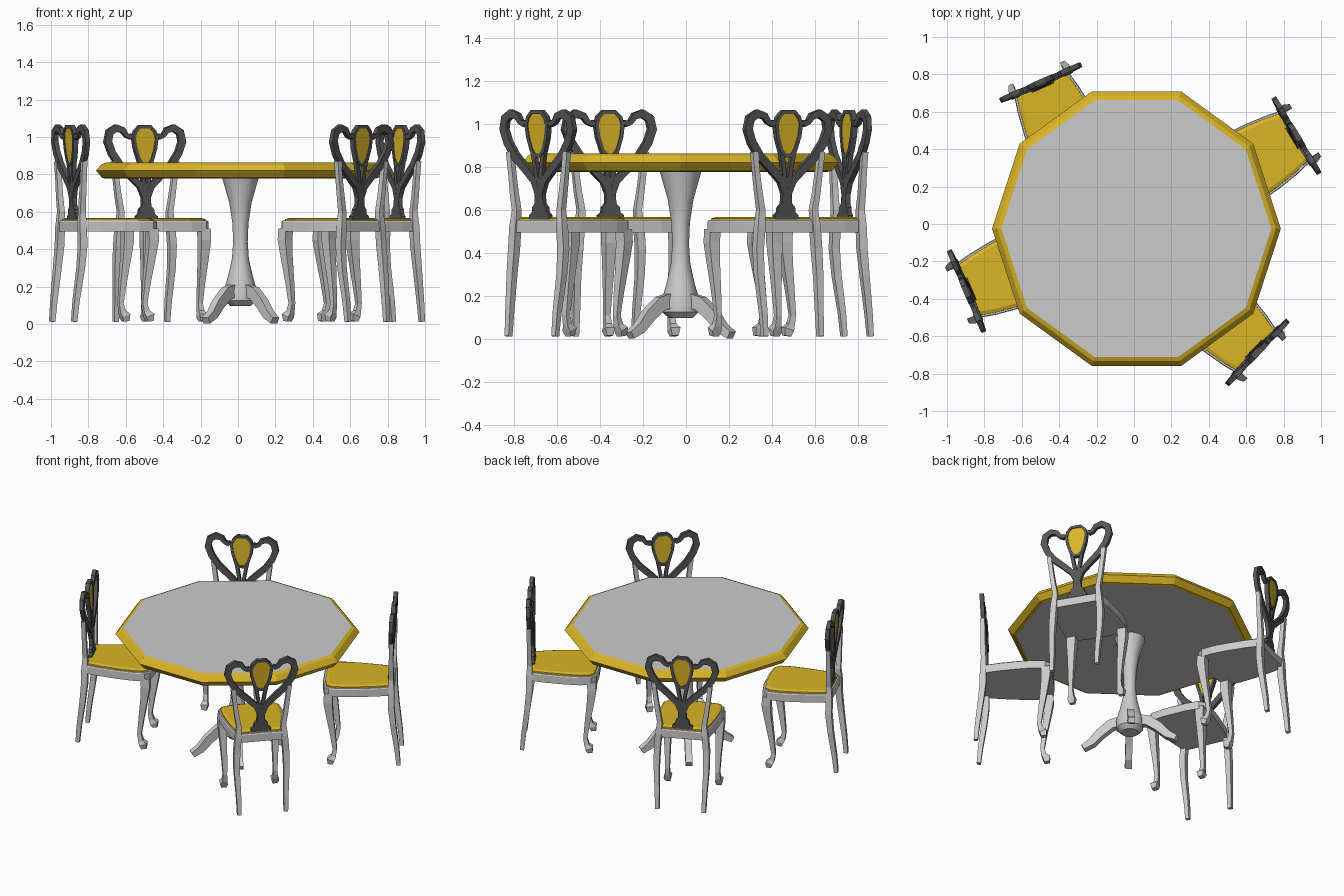
import bpy, bmesh, math
from mathutils import Vector, Matrix

if "Cube" in bpy.data.objects:
    bpy.data.objects.remove(bpy.data.objects["Cube"])


def material(name, rgb):
    m = bpy.data.materials.new(name)
    m.diffuse_color = (*rgb, 1)
    m.use_nodes = True
    m.node_tree.nodes["Principled BSDF"].inputs["Base Color"].default_value = m.diffuse_color
    return m


gold = material("gold", (0.70, 0.46, 0.02))
dark = material("dark_wood", (0.09, 0.09, 0.09))


def mesh(name, rings, mat=None, cap=True, closed=False):
    """Join equal-sized rings of points into a skin."""
    bm = bmesh.new()
    loops = [[bm.verts.new(p) for p in r] for r in rings]
    n = len(loops[0])
    for i in range(len(loops) if closed else len(loops) - 1):
        a, b = loops[i], loops[(i + 1) % len(loops)]
        for j in range(n):
            k = (j + 1) % n
            bm.faces.new((a[j], a[k], b[k], b[j]))
    if cap and not closed:
        bm.faces.new(loops[0])
        bm.faces.new(loops[-1])
    bmesh.ops.recalc_face_normals(bm, faces=bm.faces)
    me = bpy.data.meshes.new(name)
    bm.to_mesh(me)
    bm.free()
    if mat:
        me.materials.append(mat)
    return me


def place(me, matrix=None):
    o = bpy.data.objects.new(me.name, me)
    bpy.context.collection.objects.link(o)
    if matrix:
        o.matrix_world = matrix
    return o


def sweep(name, pts, ref, mat=None, closed=False):
    """Rectangular bar along pts (x, y, z, half width, half depth along ref)."""
    P = [Vector(p[:3]) for p in pts]
    ref = Vector(ref)
    n, rings = len(P), []
    for i, p in enumerate(pts):
        if closed:
            t = P[(i + 1) % n] - P[i - 1]
        else:
            t = P[min(i + 1, n - 1)] - P[max(i - 1, 0)]
        s = t.cross(ref).normalized() * p[3]
        d = ref * p[4]
        rings.append([P[i] + s + d, P[i] - s + d, P[i] - s - d, P[i] + s - d])
    return mesh(name, rings, mat, closed=closed)


def lathe(name, prof, n):
    return mesh(name, [[(r * math.cos(2 * math.pi * i / n), r * math.sin(2 * math.pi * i / n), z)
                        for i in range(n)] for r, z in prof])


# Table: ten-sided top with gold rim
centre = Matrix.Translation((0.013, -0.025, 0))
top = lathe("tabletop", [(0.72, 0.777), (0.74, 0.782), (0.772, 0.82), (0.745, 0.853), (0.722, 0.862)], 10)
top.materials.append(material("grey", (0.8, 0.8, 0.8)))
top.materials.append(gold)
for f in top.polygons:
    f.material_index = 0 if abs(f.normal.z) > 0.99 else 1
place(top, centre)

# Pedestal and four splayed feet
ped = place(lathe("pedestal", [(0.055, 0.097), (0.085, 0.125), (0.088, 0.18), (0.065, 0.26), (0.045, 0.35),
                               (0.039, 0.44), (0.043, 0.54), (0.06, 0.65), (0.097, 0.779)], 12), centre)
bpy.context.view_layer.objects.active = ped
ped.select_set(True)
bpy.ops.object.shade_smooth_by_angle(angle=math.radians(40))
foot = sweep("table_foot", [(0.05, 0, 0.18, 0.035, 0.022), (0.12, 0, 0.165, 0.033, 0.022),
                            (0.19, 0, 0.11, 0.03, 0.022), (0.245, 0, 0.05, 0.025, 0.022),
                            (0.30, 0, 0.018, 0.018, 0.022)], (0, 1, 0))
for a in (52, 128, 232, 308):
    place(foot, centre @ Matrix.Rotation(math.radians(a), 4, 'Z'))

# Chair parts, local frame: +y points out of the back
chair = []


def lean(z):
    return -0.022 + 0.045 * (z - 0.56)


half = [(0.155, 0.005), (0.178, -0.10), (0.195, -0.22), (0.203, -0.32), (0.197, -0.40), (0.17, -0.432), (0.08, -0.444)]
outline = half + [(-x, y) for x, y in reversed(half)]


def seat_ring(s, z):
    return [(x * s, -0.22 + (y + 0.22) * s, z) for x, y in outline]


chair.append(mesh("seat_rail", [seat_ring(1, 0.495), seat_ring(1, 0.545), seat_ring(0.98, 0.552)]))
chair.append(mesh("seat_cushion", [seat_ring(0.94, 0.545), seat_ring(0.93, 0.56), seat_ring(0.84, 0.567)], gold))

for s in (1, -1):
    # curved front leg with toe
    chair.append(sweep("front_leg", [(s * x, y, z, w, w) for x, y, z, w in (
        (0.168, -0.402, 0.51, 0.028), (0.17, -0.405, 0.45, 0.028), (0.168, -0.395, 0.36, 0.023),
        (0.164, -0.375, 0.22, 0.017), (0.162, -0.362, 0.11, 0.013), (0.163, -0.372, 0.065, 0.016),
        (0.165, -0.388, 0.045, 0.024), (0.165, -0.392, 0.014, 0.016))], (1, 0, 0)))
    # back leg running up into the side of the backrest
    chair.append(sweep("back_leg", [(s * x, y, z, w, w) for x, y, z, w in (
        (0.150, 0.040, 0.012, 0.013), (0.152, 0.030, 0.12, 0.015), (0.160, 0.006, 0.30, 0.018),
        (0.158, -0.006, 0.42, 0.020), (0.150, -0.006, 0.52, 0.020), (0.143, -0.008, 0.60, 0.016),
        (0.157, -0.006, 0.68, 0.015), (0.168, -0.006, 0.76, 0.014), (0.182, -0.004, 0.87, 0.014))], (1, 0, 0)))
    # scrolled outer arm of the heart-shaped back
    chair.append(sweep("back_scroll", [(s * x, lean(z), z, w, 0.013) for x, z, w in (
        (0.008, 0.67, 0.014), (0.03, 0.735, 0.018), (0.085, 0.79, 0.019), (0.15, 0.85, 0.020),
        (0.195, 0.915, 0.020), (0.217, 0.975, 0.021), (0.206, 1.025, 0.021), (0.168, 1.048, 0.020),
        (0.128, 1.036, 0.016), (0.108, 1.008, 0.012), (0.088, 1.000, 0.014), (0.074, 1.012, 0.009))],
        (0, 1, 0), dark))
    # stems under the central shield
    chair.append(sweep("shield_stem", [(s * x, lean(z), z, 0.011, 0.011) for x, z in (
        (0.010, 0.68), (0.014, 0.76), (0.024, 0.82), (0.036, 0.88))], (0, 1, 0), dark))

# vase-shaped lower splat
chair.append(mesh("back_splat", [[(x, lean(z) + y, z) for x, y in ((-h, -.012), (h, -.012), (h, .012), (-h, .012))]
                                 for h, z in ((0.064, 0.55), (0.064, 0.575), (0.046, 0.59), (0.044, 0.612),
                                              (0.027, 0.63), (0.024, 0.68), (0.032, 0.735), (0.01, 0.75))], dark))

# shield panel and its frame
sh = [(0.030, 1.055), (0.055, 1.03), (0.066, 0.995), (0.058, 0.94), (0.037, 0.875), (0.015, 0.853)]
sh += [(-x, z) for x, z in reversed(sh)]
chair.append(mesh("shield_panel", [[(x, lean(z) + y, z) for x, z in sh] for y in (-0.009, 0.009)], gold))
chair.append(sweep("shield_frame", [(x, lean(z), z, 0.009, 0.014) for x, z in sh], (0, 1, 0), dark, True))

# Four chairs around the table: back position and outward angle
for x, y, a in ((-0.50, 0.759, 114), (0.871, 0.474, 31), (-0.898, -0.36, 203), (0.662, -0.689, -43.6)):
    m = Matrix.Translation((x, y, 0)) @ Matrix.Rotation(math.radians(a - 90), 4, 'Z')
    for part in chair:
        place(part, m)
